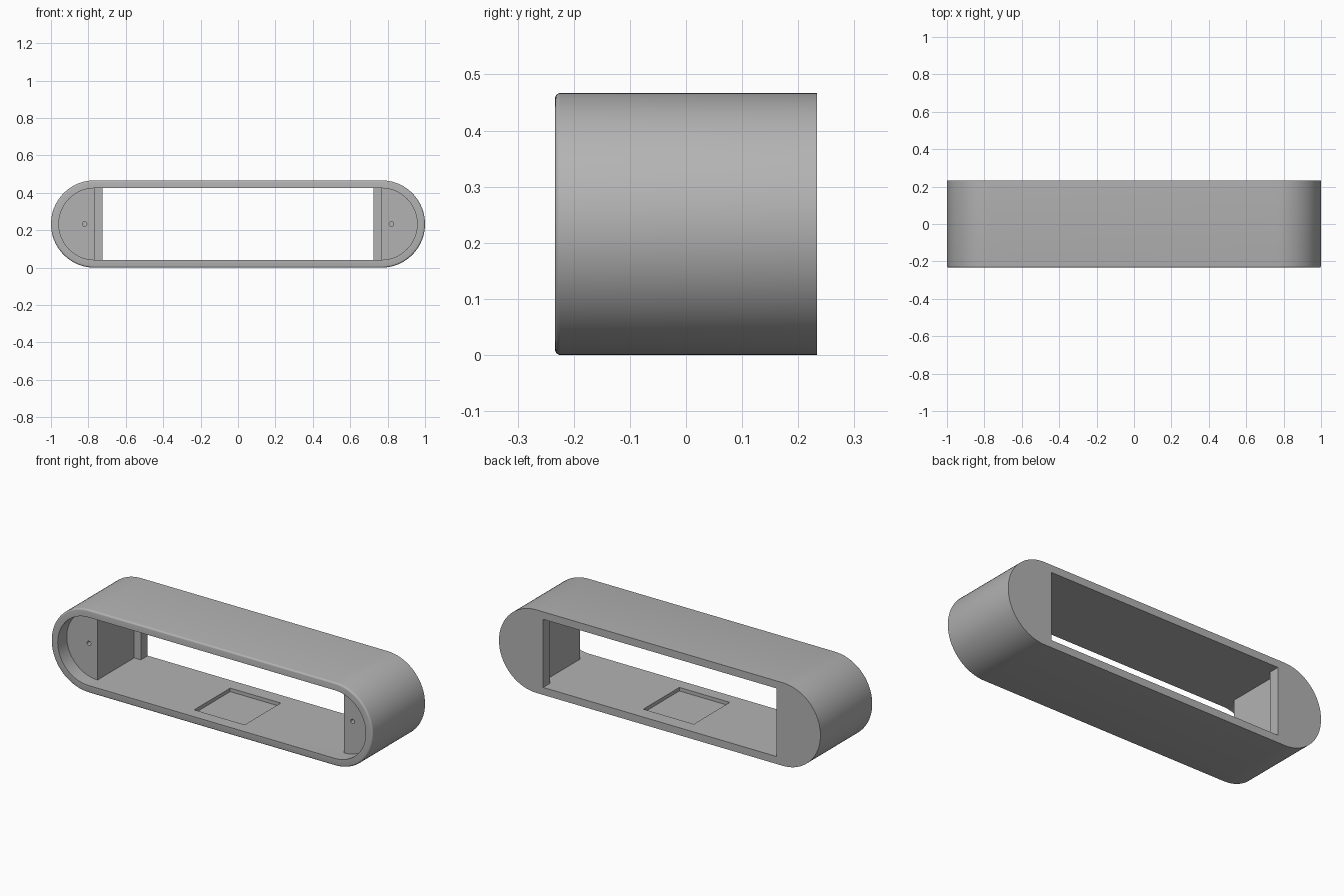
import bpy, bmesh
from math import pi, sin, cos, radians

default = bpy.data.objects.get("Cube")
if default:
    bpy.data.objects.remove(default, do_unlink=True)

HALF_DEPTH = 0.2335
MID_Z = 0.2335
WALL = 0.042
INNER = MID_Z - WALL          # half height of the opening
CENTRE = 1 - MID_Z            # x of the round end centres
RECESS_Y = -0.153             # front of the end blocks
FLANGE_Y = 0.172              # front of the rear flanges

grey = bpy.data.materials.new("plain grey")
grey.use_nodes = True
grey.diffuse_color = (0.45, 0.45, 0.45, 1)
grey.node_tree.nodes["Principled BSDF"].inputs["Base Color"].default_value = (0.45, 0.45, 0.45, 1)


def prism(name, outline, y0, y1, bevel=0):
    """Extrude an x-z outline from y0 to y1, optionally rounding the front rim."""
    bm = bmesh.new()
    front = bm.faces.new([bm.verts.new((x, y0, z)) for x, z in outline])
    rim = list(front.edges)
    out = bmesh.ops.extrude_face_region(bm, geom=[front], use_keep_orig=True)
    for v in out["geom"]:
        if isinstance(v, bmesh.types.BMVert):
            v.co.y = y1
    bmesh.ops.recalc_face_normals(bm, faces=bm.faces)
    if bevel:
        bmesh.ops.bevel(bm, geom=rim, offset=bevel, segments=4, profile=0.5, affect='EDGES')
    mesh = bpy.data.meshes.new(name)
    bm.to_mesh(mesh)
    bm.free()
    mesh.materials.append(grey)
    obj = bpy.data.objects.new(name, mesh)
    bpy.context.collection.objects.link(obj)
    return obj


def stadium(radius, steps=40):
    pts = []
    for side, start in ((1, -pi / 2), (-1, pi / 2)):
        for i in range(steps + 1):
            a = start + pi * i / steps
            pts.append((side * CENTRE + radius * cos(a), MID_Z + radius * sin(a)))
    return pts


def rect(w, z0, z1):
    return [(-w, z0), (w, z0), (w, z1), (-w, z1)]


def disc(x, radius, steps=20):
    return [(x + radius * cos(2 * pi * i / steps), MID_Z + radius * sin(2 * pi * i / steps))
            for i in range(steps)]


# Outer shell with a rounded front rim
housing = prism("housing", stadium(MID_Z), -HALF_DEPTH, HALF_DEPTH, bevel=0.01)

# Front recess, inner bay, rear opening, floor pocket and screw holes
low, high = MID_Z - INNER, MID_Z + INNER
cutters = [
    prism("recess_cutter", stadium(INNER), -0.4, RECESS_Y),
    prism("bay_cutter", rect(CENTRE, low, high), RECESS_Y - 0.03, FLANGE_Y),
    prism("opening_cutter", rect(0.725, low, high), FLANGE_Y - 0.03, 0.4),
    prism("pocket_cutter", rect(0.157, low - 0.02, low + 0.03), -0.165, 0.155),
]
for x in (-0.82, 0.82):
    cutters.append(prism("screw_hole_cutter", disc(x, 0.012), RECESS_Y - 0.02, RECESS_Y + 0.12))

bpy.ops.object.select_all(action='DESELECT')
bpy.context.view_layer.objects.active = housing
housing.select_set(True)
for cutter in cutters:
    cutter.hide_render = True
    mod = housing.modifiers.new("cut", 'BOOLEAN')
    mod.operation = 'DIFFERENCE'
    mod.solver = 'EXACT'
    mod.object = cutter
    bpy.ops.object.modifier_apply(modifier=mod.name)
    bpy.data.objects.remove(cutter, do_unlink=True)

bpy.ops.object.shade_smooth_by_angle(angle=radians(30))
